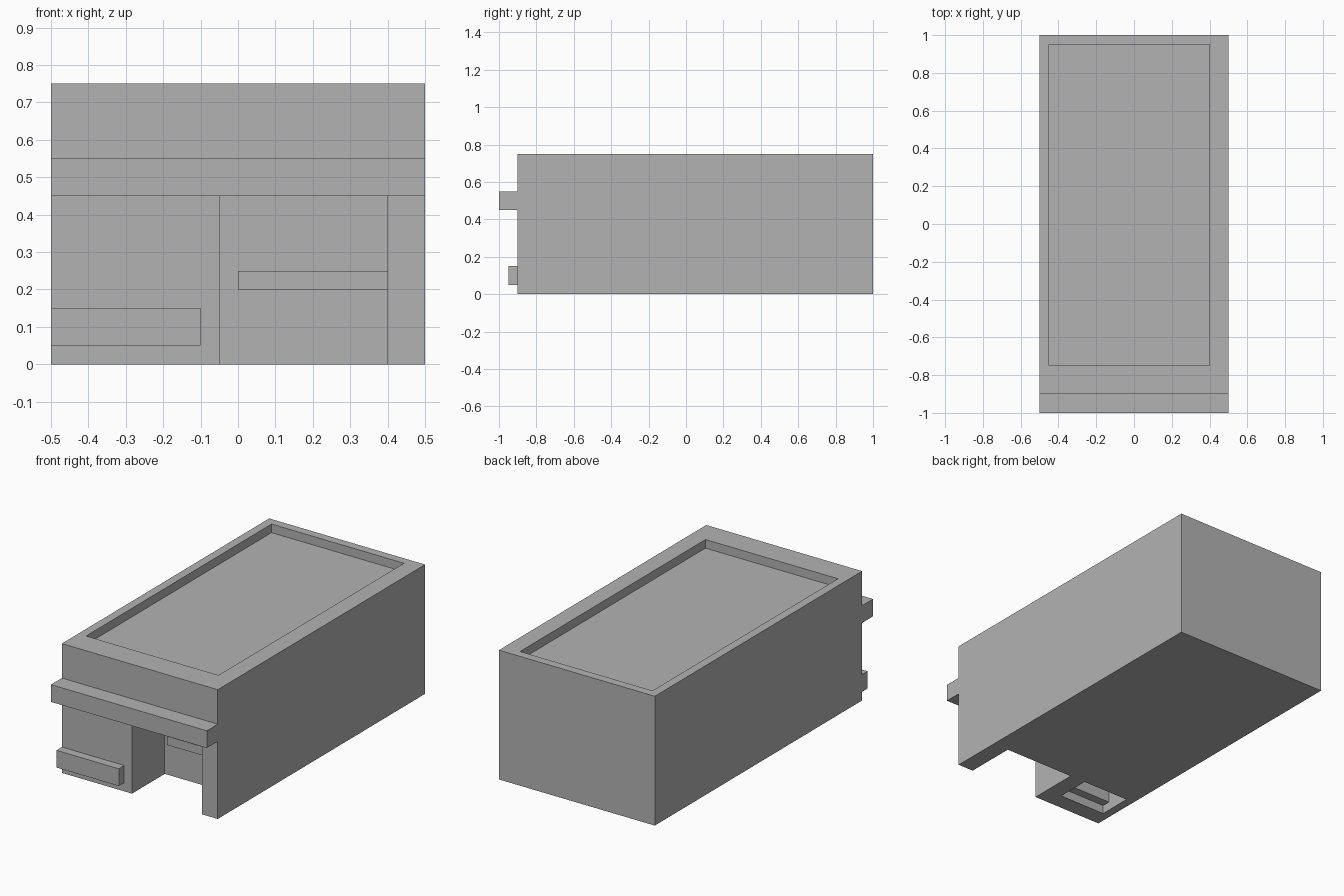
import bpy
import bmesh
from mathutils import Vector

# Remove the default cube
cube = bpy.data.objects.get("Cube")
if cube:
    bpy.data.objects.remove(cube, do_unlink=True)

# Single plain grey finish
GREY = (0.45, 0.45, 0.45, 1.0)
grey = bpy.data.materials.new("plain grey")
grey.use_nodes = True
grey.diffuse_color = GREY
grey.node_tree.nodes["Principled BSDF"].inputs["Base Color"].default_value = GREY


def box(name, low, high):
    """Flat-shaded box between two opposite corners."""
    low, high = Vector(low), Vector(high)
    bm = bmesh.new()
    bmesh.ops.create_cube(bm, size=1)
    for v in bm.verts:
        v.co = (low + high) / 2 + v.co * (high - low)
    mesh = bpy.data.meshes.new(name)
    bm.to_mesh(mesh)
    bm.free()
    mesh.materials.append(grey)
    obj = bpy.data.objects.new(name, mesh)
    bpy.context.collection.objects.link(obj)
    return obj


def carve(target, name, low, high):
    """Cut a box-shaped hollow out of the target and discard the cutter."""
    cutter = box(name, low, high)
    cutter.hide_render = True
    mod = target.modifiers.new(name, 'BOOLEAN')
    mod.operation = 'DIFFERENCE'
    mod.solver = 'EXACT'
    mod.object = cutter
    bpy.context.view_layer.objects.active = target
    bpy.ops.object.modifier_apply(modifier=mod.name)
    bpy.data.objects.remove(cutter, do_unlink=True)


# Main block with its sunken roof, entrance bay and underside pocket
building = box("building", (-0.5, -0.9, 0), (0.5, 1, 0.75))
carve(building, "roof_recess", (-0.45, -0.75, 0.7), (0.4, 0.95, 0.9))
carve(building, "entrance_recess", (-0.05, -1.1, -0.2), (0.4, -0.6, 0.45))
carve(building, "underside_pocket", (-0.45, -0.8, -0.2), (-0.15, -0.6, 0.4))

# Front trim
box("canopy", (-0.5, -1, 0.45), (0.5, -0.9, 0.55))
box("front_ledge", (-0.5, -0.95, 0.05), (-0.1, -0.9, 0.15))

# Ledges inside the entrance and the pocket
box("entrance_ledge", (0, -0.65, 0.2), (0.4, -0.6, 0.25))
box("pocket_ledge", (-0.45, -0.8, 0.05), (-0.15, -0.75, 0.15))
